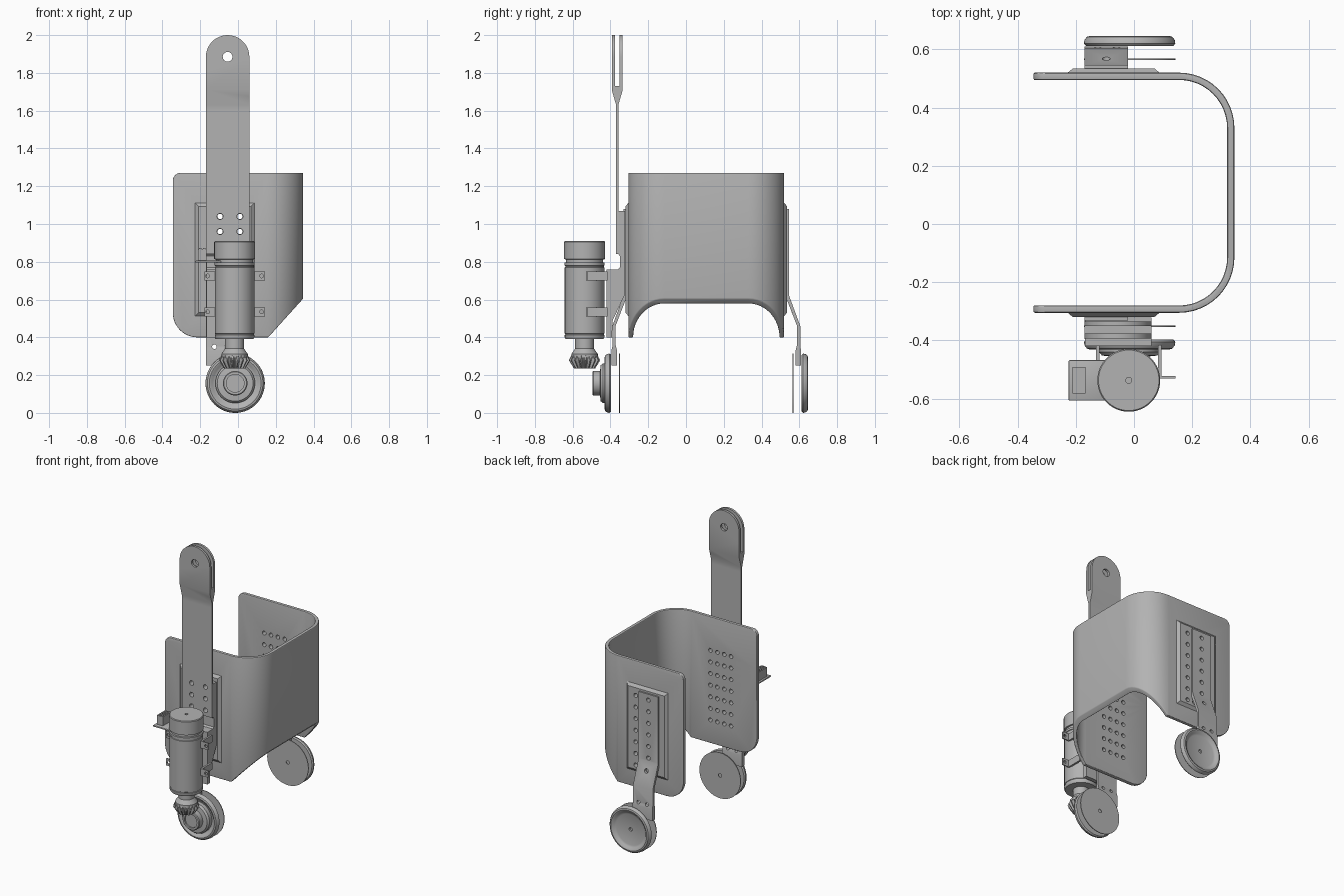
import bpy, bmesh, math
from mathutils import Vector

cube = bpy.data.objects.get("Cube")
if cube:
    bpy.data.objects.remove(cube)

grey = bpy.data.materials.new("plain grey")
grey.use_nodes = True
GREY = (0.45, 0.45, 0.45, 1)
grey.diffuse_color = GREY
grey.node_tree.nodes["Principled BSDF"].inputs["Base Color"].default_value = GREY


def make(name, bm):
    bmesh.ops.remove_doubles(bm, verts=bm.verts, dist=1e-5)
    bmesh.ops.recalc_face_normals(bm, faces=bm.faces)
    mesh = bpy.data.meshes.new(name)
    bm.to_mesh(mesh)
    bm.free()
    mesh.materials.append(grey)
    ob = bpy.data.objects.new(name, mesh)
    bpy.context.collection.objects.link(ob)
    return ob


def place(axis, p, q, h):
    return {"x": (h, p, q), "y": (p, h, q), "z": (p, q, h)}[axis]


def prism(name, pts, axis, a, b):
    """Polygon in the plane across the axis, extruded from a to b."""
    bm = bmesh.new()
    low, high = [[bm.verts.new(place(axis, p, q, h)) for p, q in pts] for h in (a, b)]
    bm.faces.new(low)
    bm.faces.new(high)
    for i in range(len(pts)):
        j = (i + 1) % len(pts)
        bm.faces.new((low[i], low[j], high[j], high[i]))
    return make(name, bm)


def box(name, x, y, z):
    return prism(name, [(x[0], y[0]), (x[1], y[0]), (x[1], y[1]), (x[0], y[1])], "z", *z)


def lathe(name, profile, axis, cx, cy, n=48):
    """Closed profile of (radius, height) turned about the axis."""
    bm = bmesh.new()
    rings = []
    for k in range(n):
        c, s = math.cos(math.tau * k / n), math.sin(math.tau * k / n)
        rings.append([bm.verts.new(place(axis, cx + r * c, cy + r * s, h)) for r, h in profile])
    m = len(profile)
    for k in range(n):
        a, b = rings[k], rings[(k + 1) % n]
        for i in range(m):
            j = (i + 1) % m
            if profile[i][0] or profile[j][0]:
                loop = [a[i], a[j], b[j], b[i]]
                if not profile[i][0]:
                    loop.remove(b[i])
                if not profile[j][0]:
                    loop.remove(b[j])
                bm.faces.new(loop)
    return make(name, bm)


def arc(cx, cy, r, start, end, n=12):
    steps = [math.radians(start + (end - start) * i / n) for i in range(n + 1)]
    return [(cx + r * math.cos(t), cy + r * math.sin(t)) for t in steps]


def holes(spots, r, a=-0.9, b=0.9):
    """Cutter made of cylinders running front to back."""
    bm = bmesh.new()
    for x, z in spots:
        ring = arc(x, z, r, 0, 337.5, 15)
        low, high = [[bm.verts.new((p, h, q)) for p, q in ring] for h in (a, b)]
        bm.faces.new(low)
        bm.faces.new(high)
        for i in range(16):
            j = (i + 1) % 16
            bm.faces.new((low[i], low[j], high[j], high[i]))
    cutter = make("hole_cutter", bm)
    cutter.hide_render = True
    return cutter


def boolean(ob, cutter, operation="DIFFERENCE"):
    mod = ob.modifiers.new("cut", "BOOLEAN")
    mod.operation, mod.solver, mod.object = operation, "EXACT", cutter
    bake(ob)
    bpy.data.objects.remove(cutter)


def bevel(ob, width, segments=3, angle=40):
    mod = ob.modifiers.new("round", "BEVEL")
    mod.width, mod.segments, mod.angle_limit = width, segments, math.radians(angle)
    bake(ob)


def bake(ob):
    graph = bpy.context.evaluated_depsgraph_get()
    mesh = bpy.data.meshes.new_from_object(ob.evaluated_get(graph))
    ob.modifiers.clear()
    ob.data = mesh


ROWS = [0.56 + 0.08 * i for i in range(7)]
COLS = [-0.1475, -0.095, -0.0425, 0.01]
GRID = [(x, z) for x in COLS for z in ROWS]

# U-shaped shell, open on one side, with a slanted lower corner
outer = [(-0.345, -0.305)] + arc(0.155, -0.115, 0.19, -90, 0) + arc(0.155, 0.33, 0.19, 0, 90) + [(-0.345, 0.52)]
inner = [(-0.345, 0.495)] + arc(0.155, 0.33, 0.165, 90, 0) + arc(0.155, -0.115, 0.165, 0, -90) + [(-0.345, -0.28)]
shell = prism("shell", outer + inner, "z", 0.3, 1.27)
outline = (arc(-0.215, 0.53, 0.13, 180, 270) + [(0.16, 0.4), (0.345, 0.605), (0.4, 0.67), (0.4, 1.3), (-0.3, 1.3)]
           + arc(-0.305, 1.23, 0.04, 90, 180, 6))
boolean(shell, prism("outline_cutter", outline, "y", -0.8, 0.8), "INTERSECT")
bevel(shell, 0.01)
boolean(shell, holes(GRID, 0.014))


def mirror_y(y, side):
    return y if side == "back" else 0.215 - y


# Pads, legs and wheels, the same on both walls
for side in ("back", "front"):
    def Y(y):
        return mirror_y(y, side)

    pad = box(side + "_pad", (-0.24, 0.1), sorted((Y(0.51), Y(0.535))), (0.5, 1.125))
    for v in pad.data.vertices:
        if abs(v.co.y - Y(0.535)) < 0.001:
            v.co.x = -0.07 + (v.co.x + 0.07) * 0.82
            v.co.z = 0.81 + (v.co.z - 0.81) * 0.9
    boolean(pad, holes(GRID, 0.014))

    path = [(0.53, 1.08), (0.546, 1.08), (0.546, 0.62), (0.605, 0.46), (0.605, 0.35), (0.61, 0.33),
            (0.61, 0.25), (0.58, 0.25), (0.58, 0.33), (0.588, 0.36), (0.588, 0.46), (0.53, 0.61)]
    leg = prism(side + "_leg", [(Y(y), z) for y, z in path], "x", -0.17, -0.02)
    boolean(leg, holes([(-0.095, z) for z in ROWS], 0.014))
    boolean(leg, holes([(-0.125, 0.35), (-0.06, 0.35)], 0.012))

    dish = [(0.012, 0.612), (0.15, 0.612), (0.157, 0.62), (0.155, 0.632), (0.147, 0.643), (0.137, 0.646),
            (0.128, 0.643), (0.118, 0.633), (0.105, 0.628), (0.012, 0.626)]
    lathe(side + "_wheel_dish", [(r, Y(h)) for r, h in dish], "y", -0.015, 0.157, 64)
    disc = [(0.012, 0.564), (0.157, 0.564), (0.157, 0.569), (0.012, 0.569)]
    lathe(side + "_wheel_inner_disc", [(r, Y(h)) for r, h in disc], "y", -0.015, 0.157, 64)

# Collar and hub on the driven wheel
hub = [(0, -0.4), (0.105, -0.4), (0.105, -0.44), (0.095, -0.452), (0.065, -0.455), (0.065, -0.49),
       (0.06, -0.495), (0.047, -0.495), (0.047, -0.485), (0, -0.485)]
lathe("drive_hub", hub, "y", -0.015, 0.157)

# Tall forked arm with a domed end
half = [(0.006, 0.84), (0.006, 1.63), (0.029, 1.71), (0.029, 2.05), (0.013, 2.05), (0.013, 1.73)]
fork = [(-0.364 - w, z) for w, z in half] + [(-0.364 + w, z) for w, z in reversed(half)]
arm = prism("forked_arm", fork, "x", -0.17, 0.06)
dome = [(-0.2, 0.8), (0.1, 0.8), (0.1, 1.6), (0.06, 1.6)] + arc(-0.055, 1.885, 0.115, 0, 180, 24) + [(-0.17, 1.6), (-0.2, 1.6)]
boolean(arm, prism("dome_cutter", dome, "y", -0.8, 0.8), "INTERSECT")
boolean(arm, holes([(-0.055, 1.885)], 0.026))
mounts = [(x, z) for x in (-0.095, 0.01) for z in (0.88, 0.96, 1.04)]
boolean(arm, holes(mounts, 0.016))

# Bracket between the arm, the wall and the motor
side_shape = [(-0.322, 1.07), (-0.358, 1.07), (-0.358, 0.84), (-0.35, 0.83), (-0.35, 0.77), (-0.36, 0.76),
              (-0.42, 0.76), (-0.42, 0.4), (-0.392, 0.4), (-0.388, 0.49), (-0.322, 0.63)]
bracket = prism("motor_bracket", side_shape, "x", -0.168, 0.06)
boolean(bracket, holes(mounts, 0.016))

# Motor with end cap and grooves
MX, MY = -0.018, -0.537
body = [(0, 0.39), (0.1, 0.39), (0.105, 0.4), (0.105, 0.412), (0.102, 0.414), (0.102, 0.418), (0.105, 0.42),
        (0.105, 0.77), (0.102, 0.772), (0.102, 0.778), (0.106, 0.78), (0.106, 0.795), (0.098, 0.797),
        (0.098, 0.812), (0.108, 0.814), (0.108, 0.905), (0.104, 0.91), (0.01, 0.91), (0.01, 0.9), (0, 0.9)]
lathe("motor", body, "z", MX, MY, 64)
neck = [(0, 0.29), (0.07, 0.29), (0.07, 0.312), (0.05, 0.34), (0.05, 0.395), (0, 0.395)]
lathe("gear_neck", neck, "z", MX, MY)

# Bevel gear: rings alternating between tooth tip and root
bm = bmesh.new()
TEETH = 18
rings = []
for z, r, depth in ((0.235, 0.056, 0.012), (0.278, 0.083, 0.02), (0.305, 0.07, 0.01)):
    ring = []
    for k in range(TEETH * 4):
        rad = r if k % 4 < 2 else r - depth
        t = math.tau * k / (TEETH * 4)
        ring.append(bm.verts.new((MX + rad * math.cos(t), MY + rad * math.sin(t), z)))
    rings.append(ring)
for a, b in zip(rings, rings[1:]):
    for k in range(len(a)):
        j = (k + 1) % len(a)
        bm.faces.new((a[k], a[j], b[j], b[k]))
bm.faces.new(rings[0])
bm.faces.new(rings[-1])
make("bevel_gear", bm)

# Two clamps holding the motor, with drilled ears
for name, z in (("lower_clamp", 0.535), ("upper_clamp", 0.725)):
    for s, label in ((-1, "right"), (1, "left")):
        box(f"{name}_{label}_side", sorted((MX + s * 0.1, MX + s * 0.113)), (-0.53, -0.415), (z - 0.024, z + 0.024))
        ear = box(f"{name}_{label}_ear", sorted((MX + s * 0.1, MX + s * 0.16)), (-0.53, -0.522), (z - 0.024, z + 0.024))
        boolean(ear, holes([(MX + s * 0.143, z)], 0.01))

# Connector board with a socket of eight pins
board = box("connector_board", (-0.225, -0.09), (-0.607, -0.468), (0.795, 0.806))
bevel(board, 0.004, 2)
box("connector_socket", (-0.212, -0.166), (-0.582, -0.492), (0.805, 0.868))
for i in range(2):
    for j in range(4):
        x, y = -0.2 + 0.022 * i, -0.571 + 0.0225 * j
        box("connector_pin", (x - 0.007, x + 0.007), (y - 0.007, y + 0.007), (0.86, 0.872))

# Smooth the round parts, keep edges crisp
for ob in bpy.context.scene.objects:
    if ob.type == "MESH":
        bpy.ops.object.select_all(action="DESELECT")
        ob.select_set(True)
        bpy.context.view_layer.objects.active = ob
        bpy.ops.object.shade_smooth_by_angle(angle=math.radians(30))
